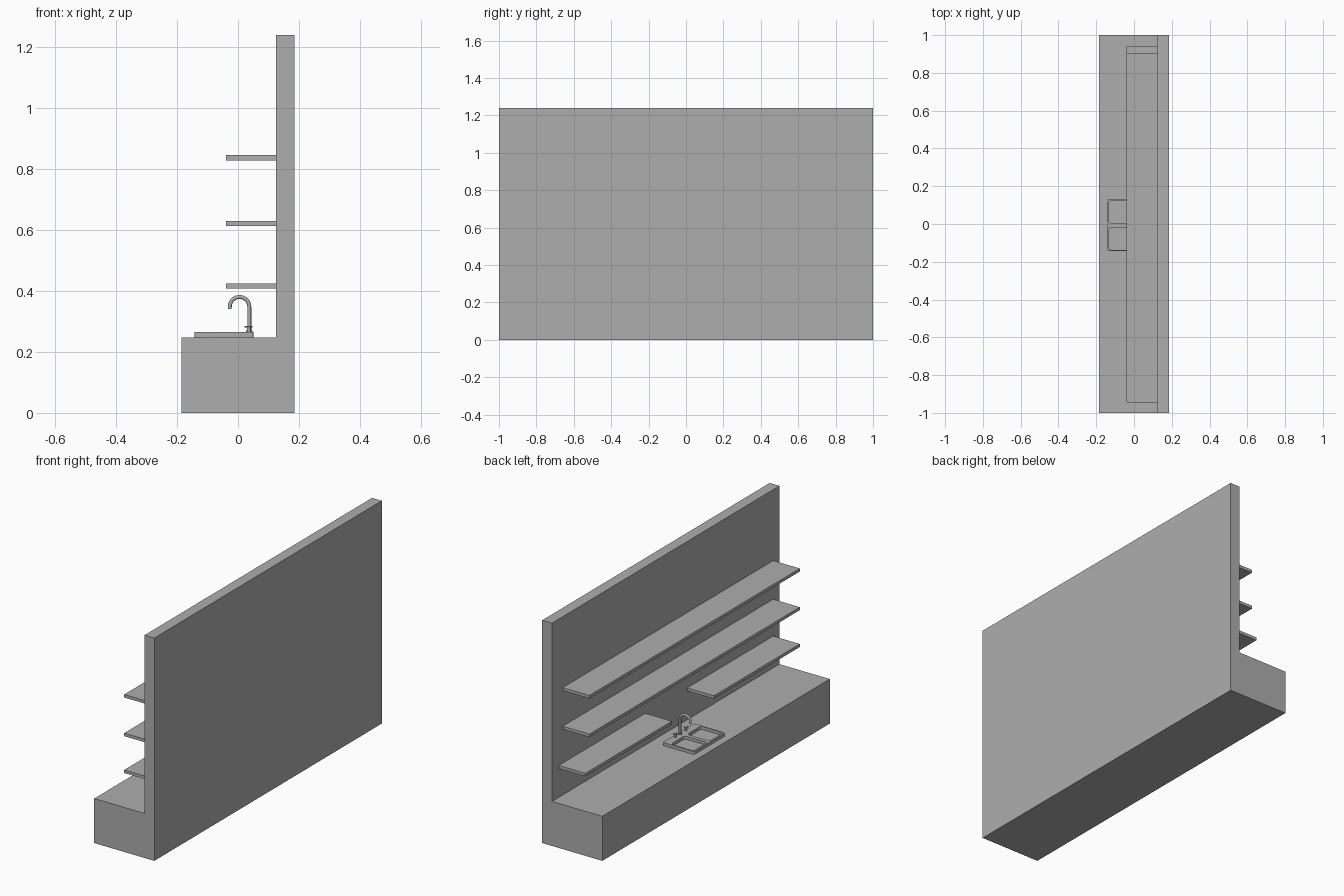
import bpy
import bmesh
from math import sin, cos, pi

cube = bpy.data.objects.get("Cube")
if cube:
    bpy.data.objects.remove(cube, do_unlink=True)

COLOUR = (0.42, 0.42, 0.42, 1)
grey = bpy.data.materials.new("plain grey")
grey.use_nodes = True
grey.diffuse_color = COLOUR
grey.node_tree.nodes["Principled BSDF"].inputs["Base Color"].default_value = COLOUR


def add_object(name, data):
    obj = bpy.data.objects.new(name, data)
    bpy.context.collection.objects.link(obj)
    data.materials.append(grey)
    return obj


def to_mesh(obj):
    bpy.ops.object.select_all(action="DESELECT")
    obj.select_set(True)
    bpy.context.view_layer.objects.active = obj
    bpy.ops.object.convert(target="MESH")
    bpy.ops.object.shade_smooth_by_angle()


def extrude_profile(name, profile, y0, y1):
    """Sweep an (x, z) outline along y."""
    bm = bmesh.new()
    face = bm.faces.new([bm.verts.new((x, y0, z)) for x, z in profile])
    swept = bmesh.ops.extrude_face_region(bm, geom=[face])["geom"]
    verts = [v for v in swept if isinstance(v, bmesh.types.BMVert)]
    bmesh.ops.translate(bm, verts=verts, vec=(0, y1 - y0, 0))
    bmesh.ops.recalc_face_normals(bm, faces=bm.faces)
    mesh = bpy.data.meshes.new(name)
    bm.to_mesh(mesh)
    bm.free()
    add_object(name, mesh)


def add_spline(curve, points, closed):
    spline = curve.splines.new("POLY")
    spline.points.add(len(points) - 1)
    for p, co in zip(spline.points, points):
        p.co = (*co, 1)
    spline.use_cyclic_u = closed


def rounded_rectangle(x0, x1, y0, y1, r, steps=6):
    corners = [(x1 - r, y1 - r), (x0 + r, y1 - r), (x0 + r, y0 + r), (x1 - r, y0 + r)]
    return [(cx + r * cos((k + i / steps) * pi / 2), cy + r * sin((k + i / steps) * pi / 2), 0)
            for k, (cx, cy) in enumerate(corners) for i in range(steps + 1)]


def tube(name, points, radius):
    curve = bpy.data.curves.new(name, "CURVE")
    curve.dimensions = "3D"
    curve.bevel_depth = radius
    curve.bevel_resolution = 10
    curve.use_fill_caps = True
    add_spline(curve, points, False)
    to_mesh(add_object(name, curve))


# Counter and back wall as one L-shaped block
extrude_profile("counter_and_wall", [(-0.185, 0), (0.185, 0), (0.185, 1.24),
                                     (0.125, 1.24), (0.125, 0.248), (-0.185, 0.248)], -1, 1)

# Shelves: two long ones above a split pair
for name, z, y0, y1 in [("top_shelf", 0.828, -0.945, 0.905),
                        ("middle_shelf", 0.613, -0.945, 0.905),
                        ("lower_shelf_front", 0.408, -0.945, -0.19),
                        ("lower_shelf_back", 0.408, 0.18, 0.94)]:
    extrude_profile(name, [(-0.039, z), (0.125, z), (0.125, z + 0.017), (-0.039, z + 0.017)], y0, y1)

# Sink rim with two rounded basins
sink = bpy.data.curves.new("sink", "CURVE")
sink.dimensions = "2D"
sink.fill_mode = "BOTH"
sink.extrude = 0.0085
add_spline(sink, rounded_rectangle(-0.142, 0.051, -0.143, 0.132, 0.008), True)
for y0, y1 in [(-0.138, -0.018), (0.004, 0.124)]:
    add_spline(sink, rounded_rectangle(-0.133, 0.005, y0, y1, 0.015), True)
sink_object = add_object("sink", sink)
sink_object.location.z = 0.2565
to_mesh(sink_object)

# Gooseneck tap
spout = [(0.037, 0, 0.262)]
spout += [(0.005 + 0.032 * cos(a * pi / 32), 0, 0.348 + 0.032 * sin(a * pi / 32)) for a in range(33)]
spout.append((-0.027, 0, 0.341))
tube("tap_spout", spout, 0.0065)
tube("tap_base", [(0.037, 0, 0.262), (0.037, 0, 0.27)], 0.01)

# Tap handles on either side
for side, y in [("front", -0.05), ("back", 0.045)]:
    tube("handle_stem_" + side, [(0.035, y, 0.262), (0.035, y, 0.283)], 0.006)
    tube("handle_bar_x_" + side, [(0.021, y, 0.283), (0.048, y, 0.283)], 0.0025)
    tube("handle_bar_y_" + side, [(0.035, y - 0.013, 0.283), (0.035, y + 0.013, 0.283)], 0.0025)
